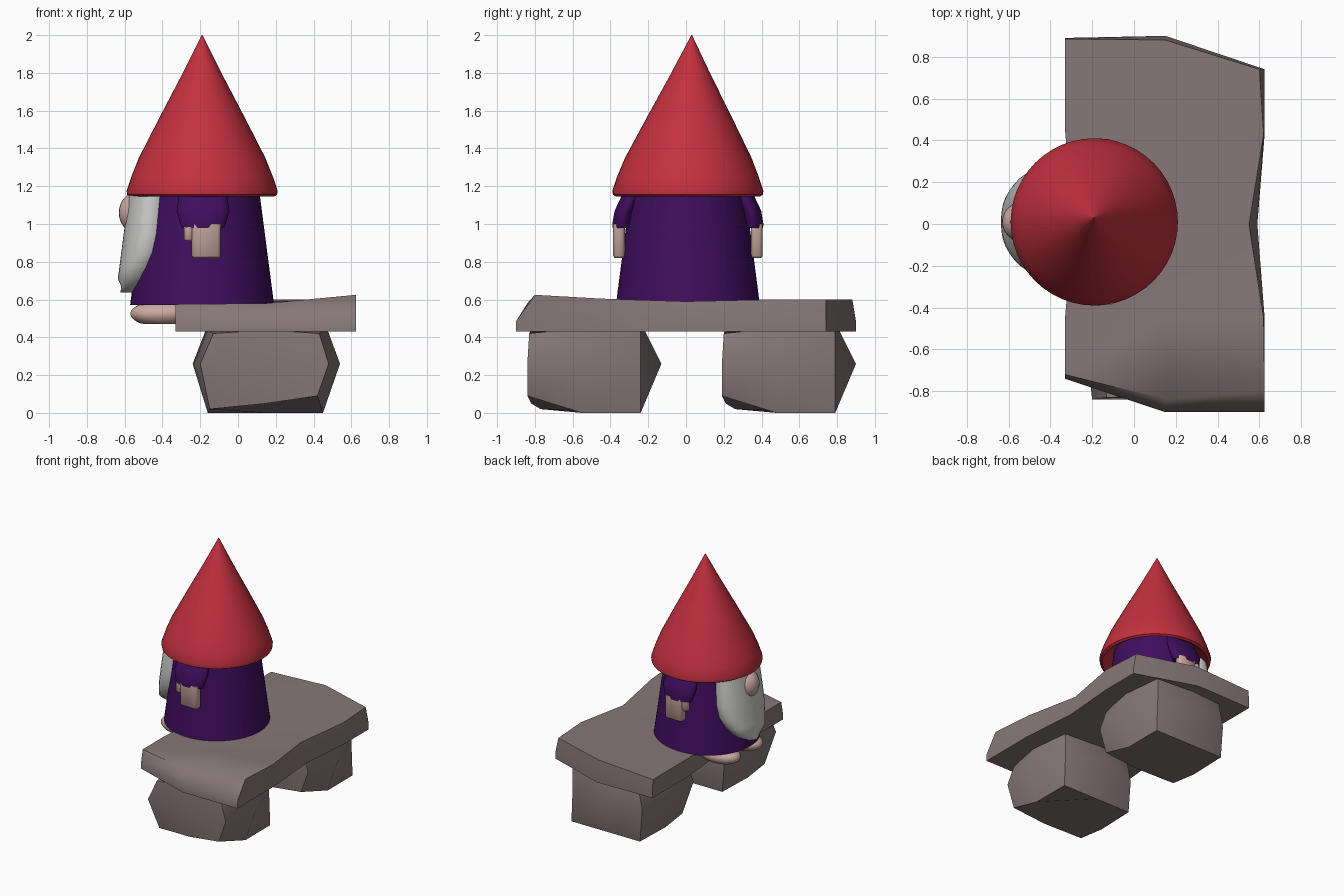
import bpy, bmesh, math
from mathutils import Vector

if "Cube" in bpy.data.objects:
    bpy.data.objects.remove(bpy.data.objects["Cube"])

CX, CY = -0.19, 0.01     # axis of the seated figure


def mat(name, rgb):
    m = bpy.data.materials.new(name)
    m.diffuse_color = (*rgb, 1)
    m.use_nodes = True
    m.node_tree.nodes["Principled BSDF"].inputs["Base Color"].default_value = m.diffuse_color
    return m


STONE = mat("stone", (0.24, 0.185, 0.19))
RED = mat("hat red", (0.55, 0.03, 0.05))
PURPLE = mat("robe purple", (0.05, 0.004, 0.11))
SKIN = mat("skin", (0.60, 0.40, 0.36))
WHITE = mat("beard white", (0.60, 0.60, 0.59))


def finish(name, bm, material, angle=50):
    bmesh.ops.remove_doubles(bm, verts=bm.verts, dist=0.0005)
    bmesh.ops.recalc_face_normals(bm, faces=bm.faces)
    me = bpy.data.meshes.new(name)
    bm.to_mesh(me)
    bm.free()
    ob = bpy.data.objects.new(name, me)
    bpy.context.collection.objects.link(ob)
    me.materials.append(material)
    bpy.ops.object.select_all(action='DESELECT')
    ob.select_set(True)
    bpy.context.view_layer.objects.active = ob
    bpy.ops.object.shade_smooth_by_angle(angle=math.radians(angle))
    return ob


def add_loft(bm, rings, cap_start=True, cap_end=True):
    vs = [[bm.verts.new(p) for p in r] for r in rings]
    n = len(vs[0])
    for a, b in zip(vs, vs[1:]):
        for i in range(n):
            j = (i + 1) % n
            bm.faces.new((a[i], a[j], b[j], b[i]))
    if cap_start:
        bm.faces.new(vs[0][::-1])
    if cap_end:
        bm.faces.new(vs[-1])
    return vs


def ellipse(cx, cy, z, rx, ry, n=32):
    return [(cx + rx * math.cos(math.tau * i / n),
             cy + ry * math.sin(math.tau * i / n), z) for i in range(n)]


def loft(name, rings, material, angle=50):
    bm = bmesh.new()
    add_loft(bm, rings)
    return finish(name, bm, material, angle)


def ellipsoid(name, c, r, material, floor=None):
    bm = bmesh.new()
    bmesh.ops.create_uvsphere(bm, u_segments=24, v_segments=16, radius=1)
    for v in bm.verts:
        v.co = Vector([c[k] + v.co[k] * r[k] for k in range(3)])
        if floor is not None:
            v.co.z = max(v.co.z, floor)
    return finish(name, bm, material)


# stone slab: outline rings joined by side walls, ridge row down the middle of the top
low = [(-.33, -.74), (.15, -.90), (.625, -.90), (.625, -.45), (.59, 0), (.625, .43),
       (.625, .74), (.15, .90), (-.33, .89), (-.33, .45), (-.29, 0), (-.33, -.45)]
top = [(-.33, -.72, .575), (.15, -.84, .58), (.625, -.80, .625), (.62, -.45, .605),
       (.55, 0, .59), (.62, .43, .60), (.60, .74, .60), (.15, .88, .60),
       (-.33, .885, .575), (-.33, .45, .575), (-.29, 0, .575), (-.33, -.45, .575)]
bm = bmesh.new()
v = add_loft(bm, [[(x, y, .43) for x, y in low], [(x, y, .485) for x, y in low], top],
             cap_end=False)[-1]
a, b, c = [bm.verts.new(p) for p in ((.15, -.45, .575), (.15, 0, .578), (.15, .43, .59))]
mids = [v[1], a, b, c, v[7]]
left = [v[0], v[11], v[10], v[9], v[8]]
right = v[2:7]
for i in range(4):
    bm.faces.new((left[i], mids[i], mids[i + 1], left[i + 1]))
    bm.faces.new((mids[i], right[i], right[i + 1], mids[i + 1]))
finish("bench_slab", bm, STONE, 60)

# two boulder legs
base = [(-.15, -.77, .02), (.15, -.82, .05), (.42, -.84, .09), (.45, -.55, 0),
        (.45, -.24, 0), (.15, -.24, 0), (-.15, -.24, 0), (-.16, -.55, 0)]
belly = [(-.20, -.84, .26), (.15, -.84, .26), (.48, -.84, .26), (.54, -.55, .26),
         (.44, -.24, .26), (.15, -.13, .26), (-.17, -.24, .26), (-.24, -.50, .26)]
crown = [(-.13, -.83, .42), (.15, -.82, .44), (.43, -.83, .42), (.47, -.55, .45),
         (.44, -.24, .44), (.15, -.22, .44), (-.13, -.24, .44), (-.17, -.50, .44)]
for name, dy in (("front_boulder", 0), ("back_boulder", 1.03)):
    loft(name, [[(x, y + dy, z) for x, y, z in r] for r in (base, belly, crown)], STONE, 60)


# robe
def robe_r(z):
    return 0.38 - (z - 0.58) * 0.13


loft("robe", [ellipse(CX, CY, z, robe_r(z), robe_r(z), 48)
              for z in (.57, .8, 1.0, 1.25)], PURPLE)

# hat with a rolled brim and hollow underside
profile = [(.28, 1.23, 0), (.36, 1.155, 0), (.38, 1.145, 0), (.397, 1.155, 0), (.40, 1.175, 0),
           (.375, 1.25, 0), (.335, 1.35, .002), (.225, 1.565, .008),
           (.11, 1.785, .014), (.002, 2.0, .02)]
loft("hat", [ellipse(CX, CY + dy, z, r, r, 48) for r, z, dy in profile], RED)

# beard: padded patch wrapped round the robe, tapering to a point
rings = []
for z, half in ((.638, 3), (.645, 9), (.67, 17), (.71, 25), (.77, 33), (.85, 40),
                (.95, 43), (1.06, 43), (1.18, 43)):
    pad = 0.078 if z > .7 else 0.055
    r0 = robe_r(z)
    us = [i / 8 - 1 for i in range(17)]
    arc = [(u, r0 + .005 + pad * (1 - u ** 4) ** .5) for u in us]
    arc += [(u, r0 - .012) for u in us[::-1]]
    ring = []
    for u, r in arc:
        t = math.pi + math.radians(half) * u
        ring.append((CX + r * math.cos(t), CY + r * math.sin(t), z))
    rings.append(ring)
loft("beard", rings, WHITE, 60)

# nose
ellipsoid("nose", (-.535, CY, 1.06), (.096, .095, .11), SKIN)

# sleeves, hands and feet on both sides
for side, s in (("right", -1), ("left", 1)):
    sleeve = [(.985, .095, .040, .345), (.98, .112, .050, .348), (1.0, .12, .054, .346),
              (1.07, .14, .056, .332), (1.14, .13, .055, .30), (1.24, .09, .05, .26)]
    loft(side + "_sleeve", [ellipse(CX + .005, CY + s * y, z, rx, ry)
                            for z, rx, ry, y in sleeve], PURPLE)
    bm = bmesh.new()
    for x0, x1, z0, z1, hw in ((-.245, -.092, .82, 1.0, .031), (-.287, -.235, .91, .985, .026)):
        yc = CY + s * .365
        w = .014
        ringset = []
        for z, k in ((z0, .008), (z0 + .012, 0), (z1, 0)):
            p0, p1, h = x0 + k, x1 - k, hw - k
            ringset.append([(p0 + w, yc - h, z), (p1 - w, yc - h, z), (p1, yc - h + w, z),
                            (p1, yc + h - w, z), (p1 - w, yc + h, z), (p0 + w, yc + h, z),
                            (p0, yc + h - w, z), (p0, yc - h + w, z)])
        add_loft(bm, ringset)
    finish(side + "_hand", bm, SKIN)
    ellipsoid(side + "_foot", (-.40, CY + s * .14, .525), (.17, .105, .07), SKIN, .47)
